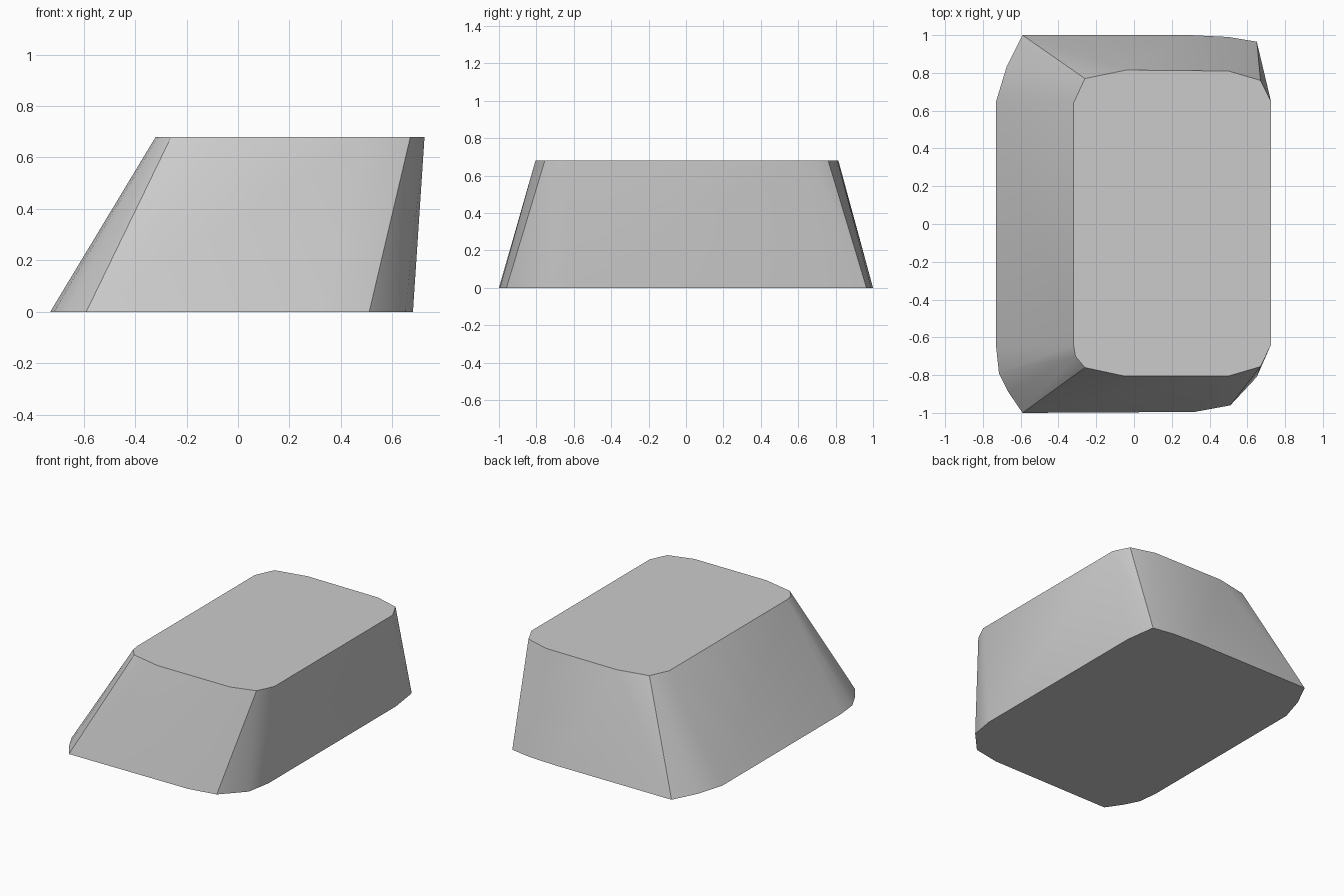
import bpy
import bmesh
import math

cube = bpy.data.objects.get("Cube")
if cube:
    bpy.data.objects.remove(cube, do_unlink=True)

HEIGHT = 0.68

# Outlines of the base and the flat top, anticlockwise
base = [(-0.73, -0.65), (-0.715, -0.79), (-0.665, -0.89), (-0.59, -1.0),
        (0.32, -0.995), (0.51, -0.96), (0.65, -0.81), (0.68, -0.64),
        (0.68, 0.75), (0.65, 0.965), (0.5, 0.99), (0.3, 1.0),
        (-0.59, 1.0), (-0.675, 0.83), (-0.73, 0.65)]
top = [(-0.32, -0.64), (-0.31, -0.70), (-0.26, -0.76), (-0.05, -0.805),
       (0.5, -0.805), (0.67, -0.755), (0.725, -0.64),
       (0.725, 0.65), (0.67, 0.76), (0.5, 0.81), (-0.04, 0.815),
       (-0.26, 0.77), (-0.32, 0.64)]

# Leaning block: a tight skin around both outlines
bm = bmesh.new()
for outline, z in ((base, 0), (top, HEIGHT)):
    for x, y in outline:
        bm.verts.new((x, y, z))
bmesh.ops.convex_hull(bm, input=bm.verts)
bmesh.ops.dissolve_limit(bm, angle_limit=math.radians(0.5),
                         verts=bm.verts, edges=bm.edges)
bmesh.ops.recalc_face_normals(bm, faces=bm.faces)

mesh = bpy.data.meshes.new("tapered_block")
bm.to_mesh(mesh)
bm.free()
block = bpy.data.objects.new("tapered_block", mesh)
bpy.context.collection.objects.link(block)

# Plain grey
grey = bpy.data.materials.new("light_grey")
grey.use_nodes = True
colour = (0.6, 0.6, 0.6, 1)
grey.diffuse_color = colour
grey.node_tree.nodes["Principled BSDF"].inputs["Base Color"].default_value = colour
mesh.materials.append(grey)

# Soft sides, crisp rims
bpy.ops.object.select_all(action="DESELECT")
block.select_set(True)
bpy.context.view_layer.objects.active = block
bpy.ops.object.shade_smooth_by_angle(angle=math.radians(30))
